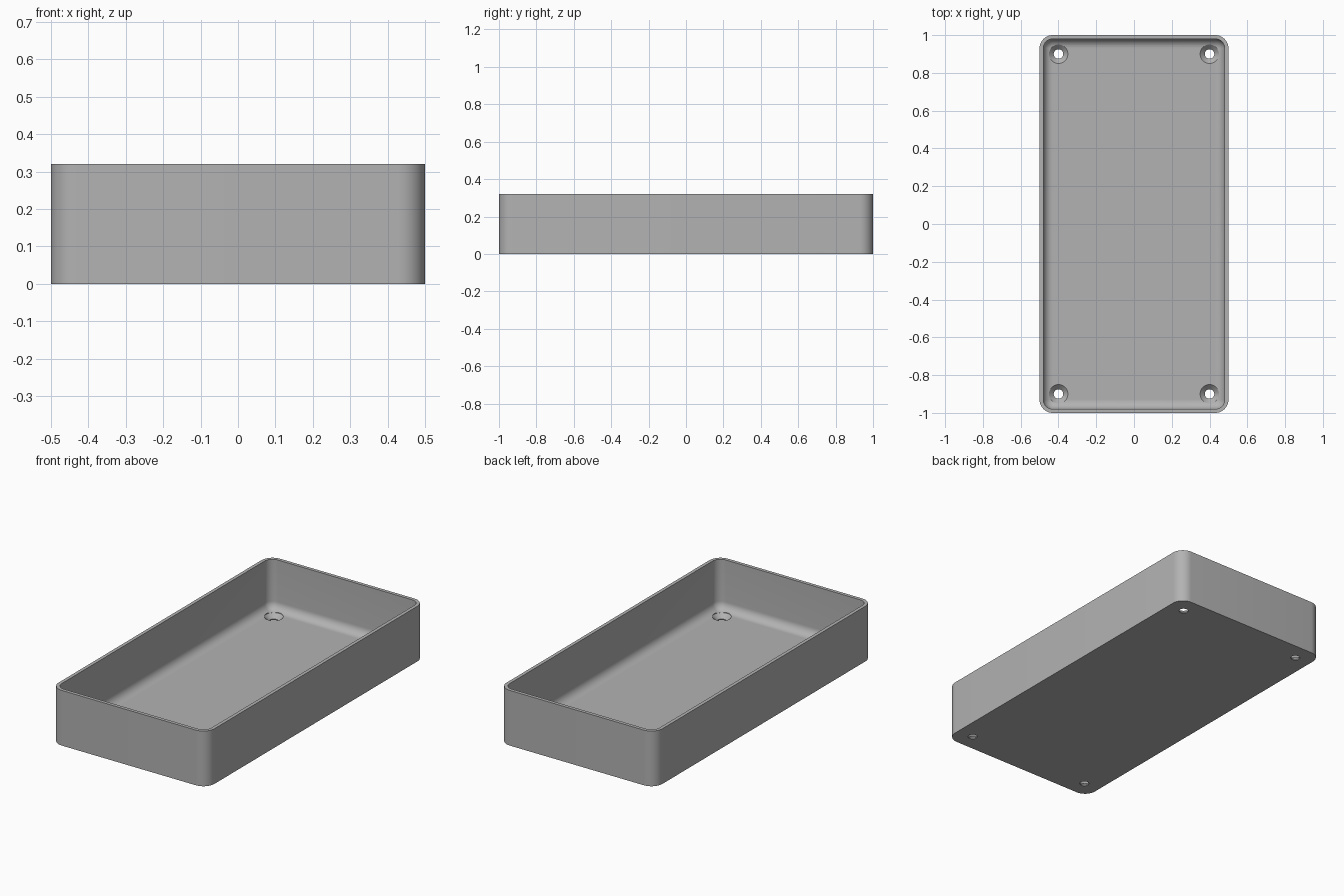
import bpy, bmesh, math

cube = bpy.data.objects.get("Cube")
if cube:
    bpy.data.objects.remove(cube, do_unlink=True)

WIDTH, LENGTH, HEIGHT = 1.0, 2.0, 0.32
WALL, FLOOR = 0.02, 0.03
CORNER, FILLET = 0.07, 0.048
STEPS = 10

grey = bpy.data.materials.new("plain grey")
grey.use_nodes = True
colour = (0.45, 0.45, 0.45, 1)
grey.diffuse_color = colour
grey.node_tree.nodes["Principled BSDF"].inputs["Base Color"].default_value = colour


def rounded_ring(bm, inset, z):
    """Rounded rectangle of vertices, moved inwards by inset."""
    radius = CORNER - inset
    cx, cy = WIDTH / 2 - CORNER, LENGTH / 2 - CORNER
    ring = []
    for i, (sx, sy) in enumerate([(1, 1), (-1, 1), (-1, -1), (1, -1)]):
        for k in range(STEPS + 1):
            a = (i + k / STEPS) * math.pi / 2
            ring.append(bm.verts.new((sx * cx + radius * math.cos(a),
                                      sy * cy + radius * math.sin(a), z)))
    return ring


def bridge(bm, low, high):
    n = len(low)
    for i in range(n):
        j = (i + 1) % n
        bm.faces.new((low[i], low[j], high[j], high[i]))


def finish(bm, name):
    bmesh.ops.recalc_face_normals(bm, faces=bm.faces)
    mesh = bpy.data.meshes.new(name)
    bm.to_mesh(mesh)
    bm.free()
    mesh.materials.append(grey)
    obj = bpy.data.objects.new(name, mesh)
    bpy.context.collection.objects.link(obj)
    return obj


# Tray: outer wall, rim, inner wall, then a fillet down to the floor
bm = bmesh.new()
section = [(0, 0), (0, HEIGHT), (WALL, HEIGHT)]
for k in range(STEPS + 1):
    a = k / STEPS * math.pi / 2
    section.append((WALL + FILLET * (1 - math.cos(a)),
                    FLOOR + FILLET * (1 - math.sin(a))))
rings = [rounded_ring(bm, inset, z) for inset, z in section]
for low, high in zip(rings, rings[1:]):
    bridge(bm, low, high)
bm.faces.new(rings[0])
bm.faces.new(rings[-1])
tray = finish(bm, "tray")

# Countersunk screw holes, one in each corner of the floor
bm = bmesh.new()
SIDES = 32
for sx in (-1, 1):
    for sy in (-1, 1):
        loops = []
        for r, z in [(0.025, -0.05), (0.025, 0.005), (0.05, FLOOR), (0.05, 0.1)]:
            loops.append([bm.verts.new((sx * 0.4 + r * math.cos(math.tau * k / SIDES),
                                        sy * 0.9 + r * math.sin(math.tau * k / SIDES), z))
                          for k in range(SIDES)])
        for low, high in zip(loops, loops[1:]):
            bridge(bm, low, high)
        bm.faces.new(loops[0])
        bm.faces.new(loops[-1])
cutter = finish(bm, "hole_cutter")
cutter.hide_render = True

cut = tray.modifiers.new("screw_holes", "BOOLEAN")
cut.operation = "DIFFERENCE"
cut.solver = "EXACT"
cut.object = cutter
bpy.ops.object.select_all(action="DESELECT")
tray.select_set(True)
bpy.context.view_layer.objects.active = tray
bpy.ops.object.modifier_apply(modifier=cut.name)
bpy.data.objects.remove(cutter, do_unlink=True)
bpy.ops.object.shade_smooth_by_angle(angle=math.radians(30))
